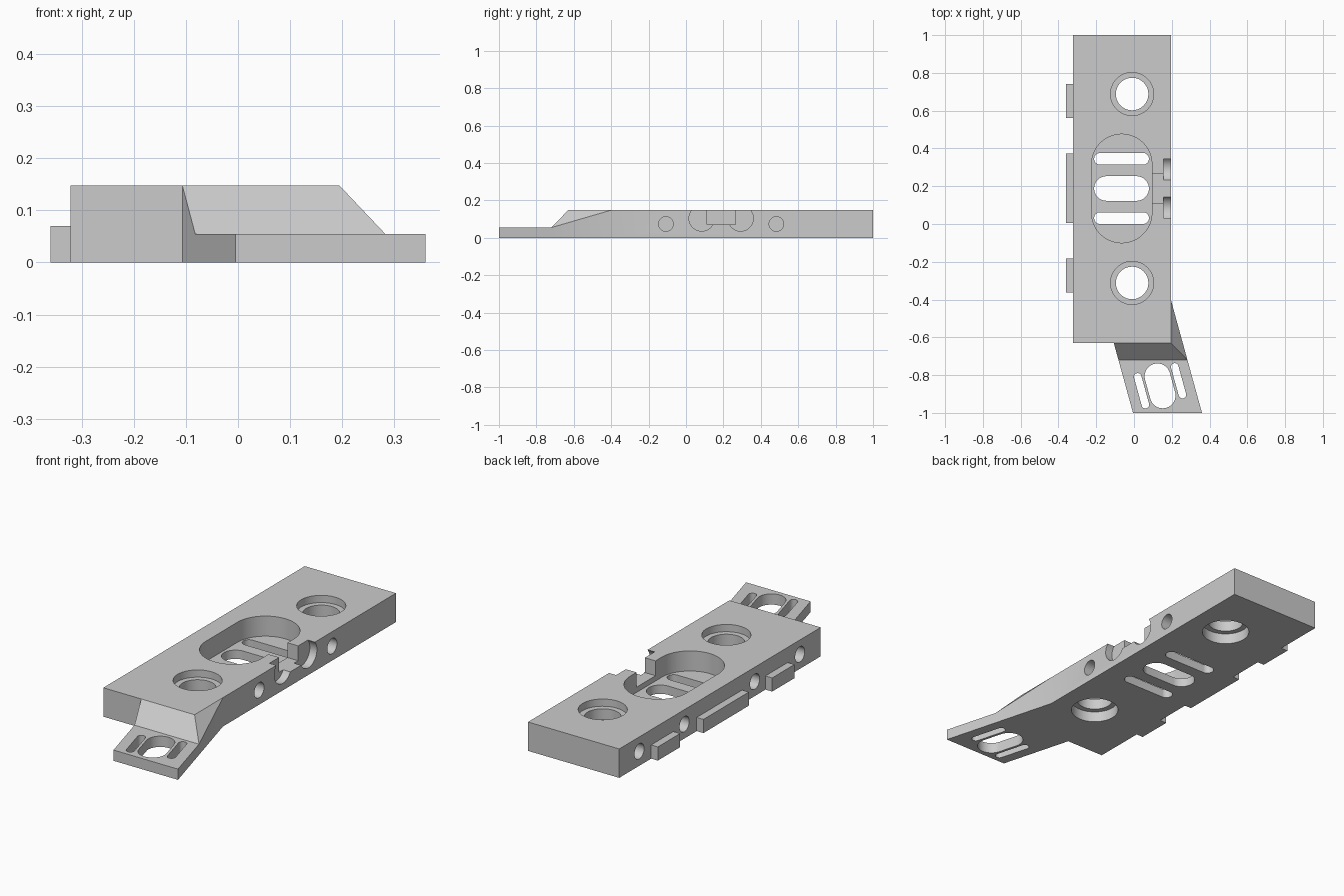
import bpy, bmesh, math
from mathutils import Vector, Matrix

cube = bpy.data.objects.get("Cube")
if cube:
    bpy.data.objects.remove(cube, do_unlink=True)

TOP, FOOT_TOP, POCKET_FLOOR = 0.148, 0.055, 0.045
LEFT, RIGHT, MID_Y = -0.322, 0.195, 0.188

grey = bpy.data.materials.new("plain grey")
grey.use_nodes = True
colour = (0.60, 0.60, 0.60, 1)
grey.diffuse_color = colour
grey.node_tree.nodes["Principled BSDF"].inputs["Base Color"].default_value = colour


def finish(name, bm):
    bmesh.ops.recalc_face_normals(bm, faces=bm.faces)
    mesh = bpy.data.meshes.new(name)
    bm.to_mesh(mesh)
    bm.free()
    mesh.materials.append(grey)
    obj = bpy.data.objects.new(name, mesh)
    bpy.context.collection.objects.link(obj)
    return obj


def hull(name, points):
    bm = bmesh.new()
    for p in points:
        bm.verts.new(p)
    bmesh.ops.convex_hull(bm, input=bm.verts)
    bmesh.ops.dissolve_limit(bm, angle_limit=0.01, verts=bm.verts, edges=bm.edges)
    return finish(name, bm)


def box(name, x0, x1, y0, y1, z0, z1):
    return hull(name, [(x, y, z) for x in (x0, x1) for y in (y0, y1) for z in (z0, z1)])


def prism(name, centre, radius, span, z0, z1, angle=0, segments=64):
    """Upright rounded slot; a span of zero gives a cylinder."""
    bm = bmesh.new()
    ring = []
    for i in range(segments):
        a = 2 * math.pi * (i + 0.5) / segments
        shift = math.copysign(span / 2, math.cos(a))
        p = Matrix.Rotation(angle, 2) @ Vector((radius * math.cos(a) + shift, radius * math.sin(a)))
        ring.append(bm.verts.new((centre[0] + p.x, centre[1] + p.y, z0)))
    face = bm.faces.new(ring)
    new = bmesh.ops.extrude_face_region(bm, geom=[face])["geom"]
    bmesh.ops.translate(bm, vec=(0, 0, z1 - z0),
                        verts=[v for v in new if isinstance(v, bmesh.types.BMVert)])
    return finish(name, bm)


def side_bore(name, x0, x1, y, z, radius):
    bm = bmesh.new()
    place = Matrix.Translation(((x0 + x1) / 2, y, z)) @ Matrix.Rotation(math.pi / 2, 4, "Y")
    bmesh.ops.create_cone(bm, cap_ends=True, segments=48, radius1=radius, radius2=radius,
                          depth=x1 - x0, matrix=place)
    return finish(name, bm)


def combine(target, tool, operation):
    mod = target.modifiers.new(operation.lower(), "BOOLEAN")
    mod.operation, mod.solver, mod.object = operation, "EXACT", tool
    bpy.context.view_layer.objects.active = target
    bpy.ops.object.modifier_apply(modifier=mod.name)
    bpy.data.objects.remove(tool, do_unlink=True)


# Main block
body = box("mounting_block", LEFT, RIGHT, -0.63, 1.0, 0, TOP)

# Skewed foot with a sloping ramp
SKEW = 0.275


def edge_x(x, y_start, y):
    return x + SKEW * (y_start - y)


foot_plan = [(-0.107, -0.63), (RIGHT, -0.40), (edge_x(RIGHT, -0.40, -1), -1),
             (edge_x(-0.107, -0.63, -1), -1)]
ramp_end = [(edge_x(-0.107, -0.63, -0.72), -0.72), (edge_x(RIGHT, -0.40, -0.72), -0.72)]
ramp = hull("ramp", [(x, y, TOP) for x, y in foot_plan[:2] + [(RIGHT, -0.63)]]
            + [(x, y, z) for x, y in ramp_end for z in (0, FOOT_TOP)]
            + [(x, y, 0) for x, y in foot_plan[:2]])
foot = hull("foot", [(x, y, z) for x, y in ramp_end + foot_plan[2:] for z in (0, FOOT_TOP)])
combine(ramp, foot, "UNION")
combine(body, ramp, "UNION")

cutters = []

# Foot slots, following the skew
slant = math.atan(SKEW) - math.pi / 2
for x, y, radius, span in ((0.138, -0.857, 0.068, 0.105),
                           (0.040, -0.883, 0.020, 0.152), (0.236, -0.830, 0.020, 0.152)):
    cutters.append(prism("foot_slot", (x, y), radius, span, -0.1, 0.2, slant))

# Screw holes, bored wider from both faces to leave a thin ledge
for y in (MID_Y - 0.5, MID_Y + 0.5):
    cutters.append(prism("screw_hole", (-0.01, y), 0.086, 0, -0.1, 0.3))
    cutters.append(prism("upper_bore", (-0.01, y), 0.114, 0, TOP - 0.037, 0.3))
    cutters.append(prism("lower_bore", (-0.01, y), 0.114, 0, -0.1, 0.055))

# Central pocket and its floor slots
cutters.append(prism("pocket", (-0.065, MID_Y), 0.16, 0.255, POCKET_FLOOR, 0.3, math.pi / 2))
for offset, radius in ((-0.157, 0.031), (0, 0.065), (0.157, 0.031)):
    cutters.append(prism("floor_slot", (-0.066, MID_Y + offset), radius,
                         0.29 - 2 * radius, -0.1, 0.1))

# Notch from the pocket to the side, with a round recess at each edge
cutters.append(box("notch", 0, 0.3, MID_Y - 0.077, MID_Y + 0.077, 0.072, 0.3))
for sign in (-1, 1):
    cutters.append(side_bore("round_recess", 0.155, 0.3, MID_Y + sign * 0.104, 0.104, 0.068))
    # Blind pin holes in the long sides
    cutters.append(side_bore("pin_hole", RIGHT - 0.1, 0.3, MID_Y + sign * 0.295, 0.074, 0.039))
    for reach in (0.285, 0.65):
        cutters.append(side_bore("pin_hole", -0.5, LEFT + 0.09, MID_Y + sign * reach, 0.074, 0.039))

for cutter in cutters:
    combine(body, cutter, "DIFFERENCE")

# Locating tabs along the side
tabs = [box("locating_tab", -0.36, LEFT, y0, y1, 0, 0.07)
        for y0, y1 in ((-0.363, -0.183), (0.006, 0.373), (0.562, 0.742))]

for obj in [body] + tabs:
    bpy.ops.object.select_all(action="DESELECT")
    obj.select_set(True)
    bpy.context.view_layer.objects.active = obj
    bpy.ops.object.shade_smooth_by_angle(angle=math.radians(30))
